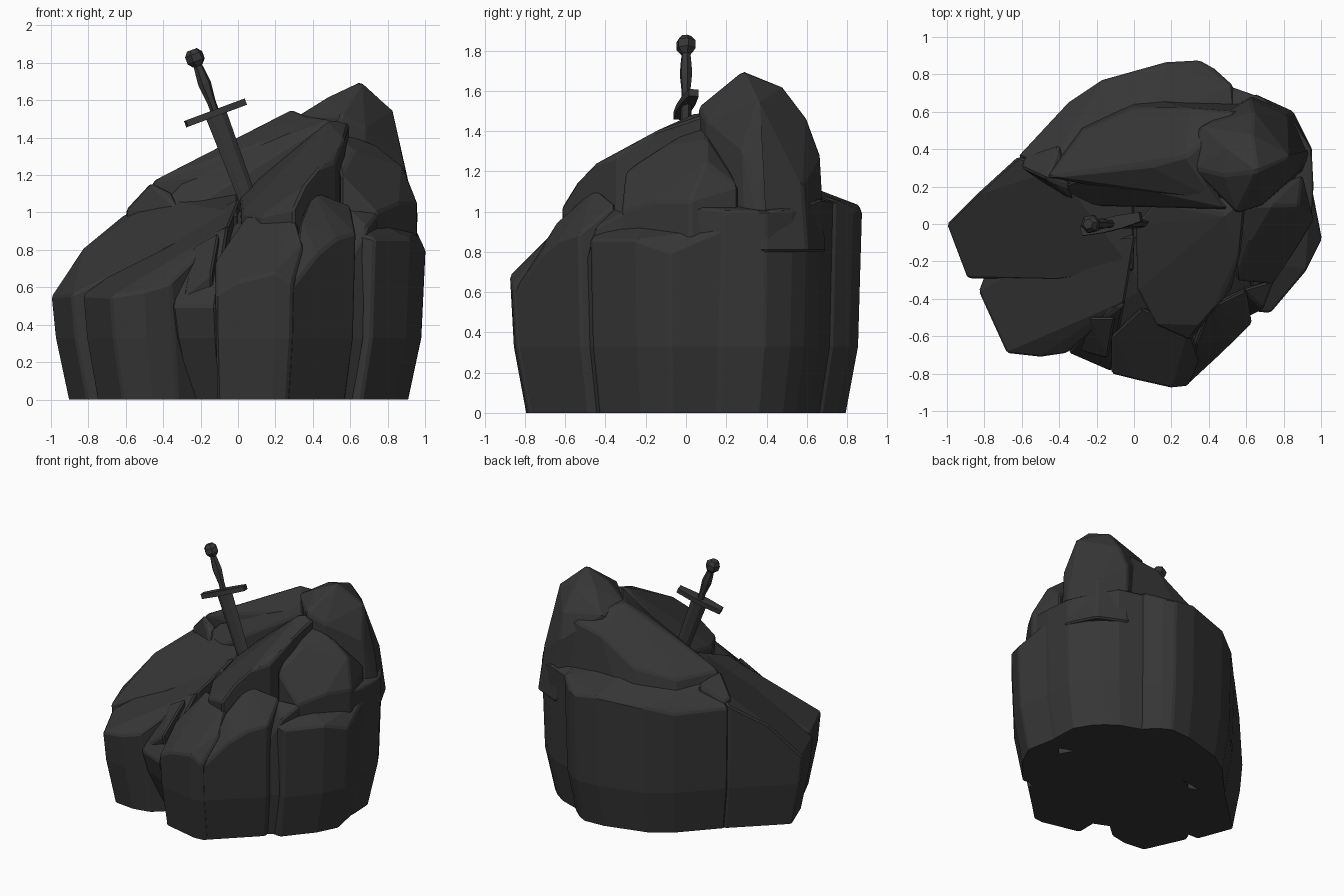
import bpy, bmesh, math
from mathutils import Matrix, Vector

charcoal = bpy.data.materials.new("charcoal grey")
charcoal.diffuse_color = (0.037, 0.037, 0.037, 1)


def finish(bm, name):
    bmesh.ops.recalc_face_normals(bm, faces=bm.faces[:])
    me = bpy.data.meshes.new(name)
    bm.to_mesh(me)
    bm.free()
    me.materials.append(charcoal)
    ob = bpy.data.objects.new(name, me)
    bpy.context.collection.objects.link(ob)
    return ob


def chunk(name, tops, base=0.0, foot=.91, spread=1.0, chip=0.012):
    """Convex boulder: top corners, dropped to a tapered foot on the ground or to a raised base."""
    bm = bmesh.new()
    for x, y, z in tops:
        bm.verts.new((x, y, z))
        if base > 0:
            bm.verts.new((x * spread, y * spread, base))
        else:
            mid, low = 1 - (1 - foot) * .25, 1 - (1 - foot) * 1.5
            bm.verts.new((x * mid, y * mid, .33))
            bm.verts.new((x * low, y * low, -.2))
    res = bmesh.ops.convex_hull(bm, input=bm.verts[:])
    junk = {g for g in res["geom_interior"] + res["geom_unused"] if isinstance(g, bmesh.types.BMVert)}
    bmesh.ops.delete(bm, geom=list(junk), context='VERTS')
    bmesh.ops.dissolve_limit(bm, angle_limit=math.radians(5), verts=bm.verts[:], edges=bm.edges[:])
    # chipped corners on the sharp edges above ground
    sharp = [e for e in bm.edges if e.calc_face_angle(0) > .5 and max(v.co.z for v in e.verts) > .1]
    bmesh.ops.bevel(bm, geom=sharp, offset=chip, segments=1, affect='EDGES', clamp_overlap=True)
    # flat cut at the ground
    if base <= 0:
        cut = bmesh.ops.bisect_plane(bm, geom=bm.verts[:] + bm.edges[:] + bm.faces[:], plane_co=(0, 0, 0),
                                     plane_no=(0, 0, 1), clear_inner=True)
        rim = [g for g in cut["geom_cut"] if isinstance(g, bmesh.types.BMEdge)]
        bmesh.ops.contextual_create(bm, geom=rim)
    return finish(bm, name)


# Inner mass that closes the cracks between the boulders
chunk("rock_core", [(-.6, 0, .7), (-.3, -.55, .62), (.1, -.68, .7), (.4, -.62, .75), (.64, -.45, .8),
                    (.85, -.1, .9), (.6, .3, 1.3), (.45, .6, 1.1), (-.3, .3, 1.05), (.05, -.35, .92)])

# Sloping slabs on the left
chunk("left_slab", [(-1, 0, .55), (-.89, -.29, .56), (-.83, .17, .81), (-.62, .36, .98),
                    (-.42, .3, 1.08), (0, .1, 1.1), (0, -.25, 1.0), (-.4, -.3, .8)])
chunk("front_left_slab", [(-.83, -.36, .56), (-.68, -.69, .55), (-.5, -.71, .58), (-.36, -.69, .62),
                          (-.05, -.42, .93), (.01, -.06, 1.08), (-.4, -.1, .87), (-.8, -.28, .58)])

# Back wall with its ledge
chunk("back_wall", [(-.62, .36, .96), (-.49, .51, .93), (-.35, .65, .95), (-.17, .77, 1.0),
                    (.17, .865, 1.03), (.35, .875, 1.0), (.43, .83, 1.0), (.53, .74, 1.06),
                    (.1, .55, 1.15), (.55, .45, 1.12), (-.45, .3, 1.1)])
chunk("right_back_wall", [(.96, .2, 1.0), (.95, .4, 1.0), (.87, .53, 1.0), (.8, .6, 1.03), (.7, .67, 1.06),
                          (.5, .74, 1.05), (.95, .05, 1.02), (.6, .2, 1.1), (.42, .55, 1.12)])

# Upper ridge and peak
chunk("back_ridge", [(-.46, .25, 1.17), (-.41, .27, 1.165), (-.27, .5, 1.14), (0, .62, 1.2), (.3, .62, 1.38),
                     (.55, .6, 1.42), (.28, .36, 1.55), (-.25, .24, 1.25), (-.06, .25, 1.34),
                     (.1, .3, 1.45), (.12, .14, 1.22), (.45, .12, 1.48)], base=.8, spread=1.12)
chunk("upper_slope", [(-.3, .1, 1.0), (.01, .08, 1.12), (.15, .12, 1.24), (.5, .08, 1.5), (.3, .36, 1.53),
                      (-.05, .27, 1.32), (-.25, .25, 1.22), (-.4, .2, 1.06)], base=.7)
chunk("left_flake", [(-.6, .3, 1.02), (-.47, .24, 1.16), (-.35, .2, 1.1), (-.4, .42, 1.1),
                     (-.58, .36, 1.0), (-.3, .1, 1.0)], base=.75)
chunk("peak", [(.66, .28, 1.7), (.48, .26, 1.615), (.31, .3, 1.51), (.5, .4, 1.62), (.63, .48, 1.62),
               (.83, .36, 1.55), (.88, .28, 1.3), (.92, .38, 1.12), (.82, .58, 1.12), (.62, .67, 1.27),
               (.64, .6, 1.46), (.35, .52, 1.48), (.55, .06, 1.52), (.68, .1, 1.45)], base=.8, spread=1.04)
chunk("right_shoulder", [(.74, .1, 1.36), (.62, -.1, 1.33), (.88, .1, 1.25), (.9, .26, 1.12), (.96, .02, 1.05),
                         (.86, -.15, 1.05), (.74, -.32, 1.0), (.55, -.3, 1.2), (.5, .1, 1.45)], base=.7)

# Middle slope beside the sword
chunk("middle_slope", [(.01, 0, 1.08), (.02, -.35, 1.0), (.12, -.54, .98), (.3, -.62, 1.02), (.36, -.54, 1.15),
                       (.43, -.46, 1.235), (.52, -.35, 1.27), (.57, -.15, 1.4), (.48, .05, 1.49),
                       (.12, .12, 1.19), (.6, .15, 1.5)])

# Boulders along the front and right
chunk("front_boulder", [(-.12, -.8, .56), (0, -.83, .63), (.2, -.875, .68), (.29, -.865, .62), (.35, -.72, .83),
                        (.3, -.56, 1.0), (.04, -.45, .98), (-.12, -.6, .75)])
chunk("front_right_boulder", [(.29, -.855, .6), (.43, -.725, .78), (.53, -.63, .86), (.63, -.53, .89),
                              (.6, -.35, 1.04), (.4, -.45, 1.12), (.33, -.64, .95)])
chunk("right_boulder", [(.66, -.47, .88), (.73, -.475, .86), (.78, -.42, .86), (.92, -.25, .86),
                        (1.005, -.08, .8), (.98, .05, .85), (.95, .2, .92), (.6, -.2, 1.02)])

# Broken shards in the recesses
chunk("recess_shard", [(-.35, -.69, .5), (-.22, -.75, .5), (-.12, -.79, .5), (-.22, -.55, .78),
                       (-.05, -.42, .95), (-.3, -.48, .74)], foot=.75)
chunk("recess_splinter", [(-.29, -.68, .56), (-.14, -.72, .68), (-.1, -.5, .9), (-.24, -.5, .82)],
      base=.36, spread=.9)
chunk("right_splinter", [(.6, -.5, .75), (.69, -.455, .92), (.58, -.35, 1.02), (.75, -.3, 1.0)])

# Sword: parts are lofted along its own axis, then tilted into the stone
tilt = (Matrix.Translation((.06, 0, 1.05)) @ Matrix.Rotation(math.radians(-20.5), 4, 'Y')
        @ Matrix.Rotation(math.radians(13), 4, 'Z'))


def loft(name, section, rings):
    """Skin a cross-section through rings of (height, x scale, y scale)."""
    bm = bmesh.new()
    loops = [[bm.verts.new(tilt @ Vector((x * sx, y * sy, t))) for x, y in section] for t, sx, sy in rings]
    n = len(section)
    for a, b in zip(loops, loops[1:]):
        for i in range(n):
            bm.faces.new((a[i], a[(i + 1) % n], b[(i + 1) % n], b[i]))
    bm.faces.new(loops[0][::-1])
    bm.faces.new(loops[-1])
    return finish(bm, name)


def polygon(n):
    return [(math.cos(2 * math.pi * i / n), math.sin(2 * math.pi * i / n)) for i in range(n)]


blade = [(1, 0), (.45, 1), (-.45, 1), (-1, 0), (-.45, -1), (.45, -1)]
bar = [(1, .7), (.3, 1), (-.3, 1), (-1, .7), (-1, -.7), (-.3, -1), (.3, -1), (1, -.7)]
loft("sword_blade", blade, [(-.15, .045, .016), (.51, .06, .022)])
loft("sword_guard", bar, [(.497, .172, .036), (.533, .172, .036)])
loft("sword_grip", polygon(6), [(.53, .024, .022), (.58, .024, .022), (.68, .036, .032),
                                (.74, .03, .027), (.79, .023, .022)])
loft("sword_pommel", polygon(6), [(.782, .026, .026), (.81, .05, .05), (.85, .05, .05), (.875, .028, .028)])
